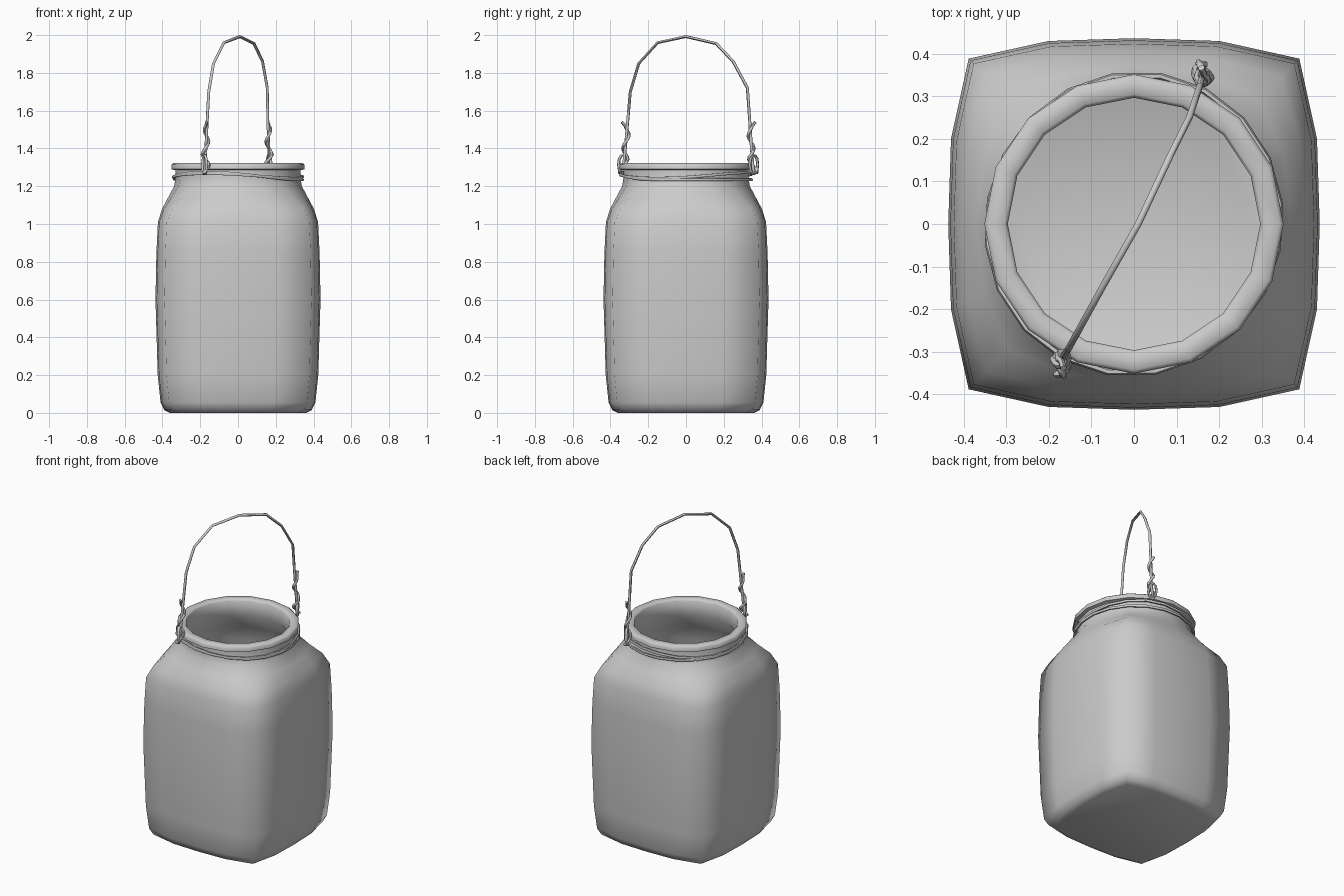
import bpy, bmesh, math
from mathutils import Vector

if "Cube" in bpy.data.objects:
    bpy.data.objects.remove(bpy.data.objects["Cube"])

N = 16
QUARTER = [(1, 0), (0.985, 0.46), (0.89, 0.89), (0.46, 0.985)]


def section(z, w, sq):
    """16-sided ring blending a circle (sq=0) into the soft square (sq=1)."""
    pts = []
    for i in range(N):
        x, y = QUARTER[i % 4]
        for _ in range(i // 4):
            x, y = -y, x
        a = 2 * math.pi * i / N
        pts.append(Vector((w * (x * sq + math.cos(a) * (1 - sq)),
                           w * (y * sq + math.sin(a) * (1 - sq)), z)))
    return pts


def smooth(obj, angle):
    bpy.ops.object.select_all(action='DESELECT')
    obj.select_set(True)
    bpy.context.view_layer.objects.active = obj
    bpy.ops.object.shade_smooth_by_angle(angle=math.radians(angle))


def loft(name, profile):
    bm = bmesh.new()
    rings = [[bm.verts.new(p) for p in section(*s)] for s in profile]
    for a, b in zip(rings, rings[1:]):
        for i in range(N):
            j = (i + 1) % N
            bm.faces.new((a[i], a[j], b[j], b[i]))
    bm.faces.new(rings[0][::-1])
    bm.faces.new(rings[-1])
    bmesh.ops.recalc_face_normals(bm, faces=bm.faces)
    me = bpy.data.meshes.new(name)
    bm.to_mesh(me)
    bm.free()
    obj = bpy.data.objects.new(name, me)
    bpy.context.collection.objects.link(obj)
    smooth(obj, 75)
    return obj


def wire(name, pts, closed=False, r=0.008):
    cu = bpy.data.curves.new(name, 'CURVE')
    cu.dimensions = '3D'
    cu.bevel_depth = r
    cu.bevel_resolution = 1
    cu.use_fill_caps = True
    sp = cu.splines.new('POLY')
    sp.points.add(len(pts) - 1)
    for p, c in zip(sp.points, pts):
        p.co = (*c, 1)
    sp.use_cyclic_u = closed
    obj = bpy.data.objects.new(name, cu)
    bpy.context.collection.objects.link(obj)
    bpy.ops.object.select_all(action='DESELECT')
    obj.select_set(True)
    bpy.context.view_layer.objects.active = obj
    bpy.ops.object.convert(target='MESH')
    smooth(bpy.context.object, 60)


# Jar: outer wall up, over the rim, then inner wall down to the floor
outer = [(0, 0.36, 0.95), (0.015, 0.39, 1), (0.055, 0.41, 1), (0.2, 0.425, 1),
         (0.6, 0.437, 1), (0.85, 0.432, 1), (1.01, 0.424, 1), (1.08, 0.402, 0.85),
         (1.14, 0.37, 0.5), (1.2, 0.338, 0.12), (1.24, 0.332, 0), (1.285, 0.332, 0)]
rim = [(1.29, 0.352, 0), (1.315, 0.352, 0), (1.322, 0.343, 0), (1.322, 0.305, 0),
       (1.312, 0.297, 0), (1.22, 0.297, 0)]
inner = [(1.12, 0.345, 0.5), (1.0, 0.397, 1), (0.6, 0.41, 1),
         (0.07, 0.385, 1), (0.035, 0.34, 0.95)]
loft("jar", outer + rim + inner)

# Wire collar: two strands wound round the neck, rising to the knots
KNOT_A = math.atan2(-0.32, -0.17)
KNOT_B = math.atan2(0.34, 0.16)
for k, (base, lift_a, lift_b) in enumerate([(1.235, 0.04, 0.0), (1.242, 0.025, 0.03)]):
    pts = []
    for i in range(20):
        a = KNOT_A + 2 * math.pi * i / 20
        near_a = max(0, math.cos(a - KNOT_A)) ** 2
        near_b = max(0, math.cos(a - KNOT_B)) ** 2
        r = 0.342 + 0.012 * max(near_a, near_b)
        pts.append((r * math.cos(a), r * math.sin(a),
                    base + lift_a * near_a + lift_b * near_b))
    wire("collar_wire_%d" % (k + 1), pts, True)

# Handle: one bowed wire between the two knots
handle = [(-0.175, -0.335, 1.27), (-0.172, -0.325, 1.36), (-0.163, -0.308, 1.55),
          (-0.155, -0.295, 1.70), (-0.13, -0.25, 1.85), (-0.075, -0.15, 1.96),
          (0.01, 0.0, 1.992), (0.085, 0.16, 1.955), (0.13, 0.25, 1.86),
          (0.155, 0.325, 1.72), (0.158, 0.337, 1.55), (0.163, 0.348, 1.38),
          (0.16, 0.358, 1.26)]
wire("handle", handle)


def leg_point(leg, z):
    for p, q in zip(leg, leg[1:]):
        if p[2] <= z <= q[2]:
            return Vector(p).lerp(Vector(q), (z - p[2]) / (q[2] - p[2]))
    return Vector(leg[-1])


# Twisted tails climbing each leg, and the small loops hooking the collar
for side, leg in (("front", handle[:5]), ("back", handle[:-6:-1])):
    out = Vector((leg[0][0], leg[0][1], 0)).normalized()
    tan = Vector((-out.y, out.x, 0))
    pts = []
    for i in range(19):
        t = i / 18
        a = t * 2 * math.pi * 2.0
        rad = 0.02 if i < 8 else 0.014
        pts.append(leg_point(leg, 1.27 + 0.25 * t)
                   + (out * math.cos(a) + tan * math.sin(a)) * rad)
    pts.append(pts[-1] + out * 0.012 + tan * 0.012 + Vector((0, 0, 0.02)))
    wire(side + "_twisted_tail", pts)
    c = leg_point(leg, 1.315) + out * 0.006
    loop = [c + (tan * 0.8 + out * 0.6) * 0.024 * math.cos(a) + Vector((0, 0, 0.05 * math.sin(a)))
            for a in (2 * math.pi * i / 10 for i in range(10))]
    wire(side + "_knot_loop", loop, True)
